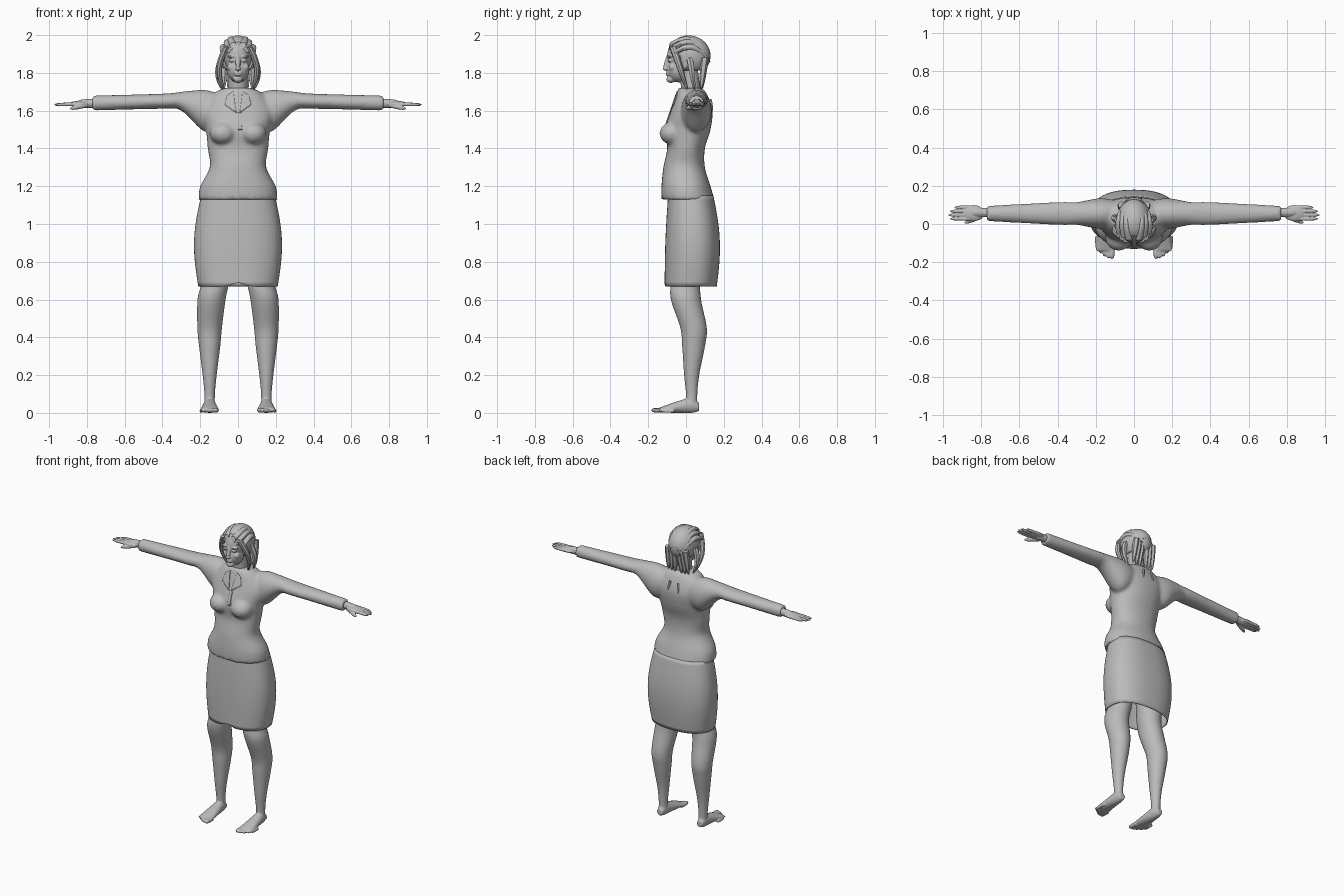
import bpy, bmesh
from math import sin, cos, pi, sqrt, copysign, radians
from mathutils import Matrix, Vector

cube = bpy.data.objects.get("Cube")
if cube:
    bpy.data.objects.remove(cube)

COLOUR = (.5, .5, .5, 1)
grey = bpy.data.materials.new("plain_grey")
grey.use_nodes = True
grey.diffuse_color = COLOUR
grey.node_tree.nodes["Principled BSDF"].inputs["Base Color"].default_value = COLOUR
SIDES = {"left": 1, "right": -1}


def mix(a, b, t):
    return a + (b - a) * t


def spline(sections, steps=6):
    """Smooth curve through the given section tuples."""
    points = [Vector(section) for section in sections]
    padded = [points[0], *points, points[-1]]
    result = []
    for before, start, end, after in zip(padded, padded[1:], padded[2:], padded[3:]):
        leave, arrive = (end - before) / 2, (after - start) / 2
        for k in range(steps):
            t = k / steps
            ease = t * t * (3 - 2 * t)
            result.append(mix(start, end, ease) + leave * t * (1 - t) ** 2 - arrive * t * t * (1 - t))
    return result + [points[-1]]


def skin(bm, rings, caps=True):
    """Join rings of points with quads."""
    rings = [[bm.verts.new(co) for co in ring] for ring in rings]
    for lower, upper in zip(rings, rings[1:]):
        for i in range(len(lower)):
            bm.faces.new((lower[i - 1], lower[i], upper[i], upper[i - 1]))
    if caps:
        bm.faces.new(rings[0])
        bm.faces.new(rings[-1])


def loft(bm, sections, axis="z", side=1, count=32, square=2, caps=True):
    """Ovals (position, centre a, centre b, radius a, radius b) stacked along an axis."""
    rings = []
    for position, a, b, radius_a, radius_b in sections:
        ring = []
        for i in range(count):
            angle = 2 * pi * i / count
            c, s = cos(angle), sin(angle)
            co = [a + radius_a * copysign(abs(c) ** (2 / square), c),
                  b + radius_b * copysign(abs(s) ** (2 / square), s)]
            co.insert("xyz".index(axis), position)
            ring.append((side * co[0], co[1], co[2]))
        rings.append(ring)
    skin(bm, rings, caps)


def strand(bm, start, end, radius, side=1, bow=(0, 0, 0), blunt=2, count=10, steps=10):
    """Bowed, tapering strand: a finger, a toe or a lock of hair."""
    start, end, bow = Vector(start), Vector(end), Vector(bow)
    turn = (end - start).to_track_quat("Z", "Y")
    rings = []
    for k in range(steps + 1):
        t = k / steps
        centre = mix(start, end, t) + bow * sin(pi * t)
        r = radius * max(.1, sqrt(1 - t ** blunt))
        ring = []
        for i in range(count):
            angle = 2 * pi * i / count
            co = centre + turn @ Vector((r * cos(angle), r * sin(angle), 0))
            ring.append((side * co.x, co.y, co.z))
        rings.append(ring)
    skin(bm, rings)


def ball(bm, centre, radii):
    matrix = Matrix.Translation(centre) @ Matrix.Diagonal((*radii, 1))
    return bmesh.ops.create_uvsphere(bm, u_segments=32, v_segments=20, radius=1, matrix=matrix)["verts"]


def finish(name, bm, voxel=0, soften=3, thickness=0):
    """Turn the mesh into an object, optionally blending its overlapping pieces."""
    bmesh.ops.recalc_face_normals(bm, faces=bm.faces)
    mesh = bpy.data.meshes.new(name)
    bm.to_mesh(mesh)
    bm.free()
    mesh.materials.append(grey)
    mesh.shade_smooth()
    part = bpy.data.objects.new(name, mesh)
    bpy.context.collection.objects.link(part)
    if voxel:
        blend = part.modifiers.new("Blend", "REMESH")
        blend.mode, blend.voxel_size, blend.use_smooth_shade = "VOXEL", voxel, True
        relax = part.modifiers.new("Soften", "SMOOTH")
        relax.factor, relax.iterations = .5, soften
    if thickness:
        part.modifiers.new("Thickness", "SOLIDIFY").thickness = thickness
    return part


# Blouse: torso, bust and sleeves blended together
torso = [(1.13, .01, .21, .14), (1.2, 0, .2, .13), (1.3, -.01, .15, .11), (1.4, 0, .16, .1),
         (1.5, .01, .17, .12), (1.6, .03, .19, .11), (1.69, .03, .13, .08), (1.72, .02, .07, .06)]
sleeve = [(.1, 1.6, .07, .09), (.18, 1.6, .08, .11), (.3, 1.65, .06, .05), (.4, 1.65, .06, .04),
          (.77, 1.64, .04, .04)]
bm = bmesh.new()
loft(bm, spline([(z, 0, y, wide, deep) for z, y, wide, deep in torso]), square=2.2)
for side in SIDES.values():
    ball(bm, (side * .08, -.07, 1.48), (.07, .07, .06))
    loft(bm, spline([(x, .055, z, deep, tall) for x, z, deep, tall in sleeve]), "x", side)
blouse = finish("blouse", bm, voxel=.01, soften=5)

# Collar flaps and front placket, draped onto the blouse
bm = bmesh.new()
outlines = [[(side * x, z) for x, z in ((.01, 1.6), (.03, 1.73), (.07, 1.71), (.08, 1.65))]
            for side in SIDES.values()]
outlines.append([(0, 1.5), (.02, 1.5), (.02, 1.6), (0, 1.6)])
for outline in outlines:
    bm.faces.new([bm.verts.new((x, -.12, z)) for x, z in outline])
bmesh.ops.subdivide_edges(bm, edges=bm.edges, cuts=7, use_grid_fill=True)
collar = finish("collar", bm)
drape = collar.modifiers.new("Drape", "SHRINKWRAP")
drape.target, drape.offset, drape.wrap_mode = blouse, .005, "ABOVE_SURFACE"
collar.modifiers.new("Thickness", "SOLIDIFY").thickness = .005

# Skirt: swells at the hips, open at the hem with a small lift in front
HEM, WAIST = .67, 1.15
bm = bmesh.new()
sections = []
for k in range(21):
    t = k / 20
    swell = sin(pi * t)
    sections.append((mix(HEM, WAIST, t), .025 + .01 * swell, mix(.21, .195, t) + .03 * swell,
                     mix(.138, .12, t) + .015 * swell))
loft(bm, [(z, 0, y, wide, deep) for z, y, wide, deep in sections], count=64, square=2.4, caps=False)
for v in bm.verts:
    if v.co.z < HEM + .01 and v.co.y < 0:
        v.co.z += max(0, .02 - abs(v.co.x) / 3)
finish("skirt", bm, thickness=.006)

# Legs with feet and toes, and bare hands
leg = [(.03, .15, .03, .03), (.1, .15, .03, .03), (.2, .15, .03, .04), (.35, .15, .04, .06),
       (.45, .15, .04, .07), (.6, .14, 0, .08), (.7, .12, 0, .08), (.9, .11, .03, .1)]
foot = [(.07, .03, .02, .02), (.03, .04, .03, .04), (-.05, .03, .04, .03), (-.14, .015, .05, .013)]
for label, side in SIDES.items():
    bm = bmesh.new()
    loft(bm, spline([(z, x, y, r * .93, r) for z, x, y, r in leg]), side=side)
    loft(bm, spline([(y, .15, z, wide, tall) for y, z, wide, tall in foot]), "y", side)
    for i in range(5):
        x, tip, r = .115 + i / 50, -.185 + i * i / 300, .014 - i / 900
        strand(bm, (x, tip + .07, r), (x, tip, r), r, side, blunt=6)
    finish(label + "_leg", bm, voxel=.005)

    bm = bmesh.new()
    strand(bm, (.74, .06, 1.64), (.86, .06, 1.635), .025, side, blunt=6)
    ball(bm, (side * .84, .057, 1.635), (.055, .042, .016))
    for i in range(4):
        y, reach = .027 + i / 50, .975 - (i - 1) ** 2 / 120
        strand(bm, (.85, y, 1.634), (reach, y, 1.632), .01, side, blunt=5)
    strand(bm, (.8, .04, 1.63), (.89, .005, 1.61), .013, side, blunt=4)
    finish(label + "_hand", bm, voxel=.003, soften=2)

# Head and neck with blended facial features
bm = bmesh.new()
strand(bm, (0, .03, 1.66), (0, .01, 1.86), .05, blunt=9, count=24)
ball(bm, (0, 0, 1.89), (.075, .1, .1))
ball(bm, (0, -.04, 1.82), (.06, .06, .07))
ball(bm, (0, -.08, 1.767), (.025, .024, .02))
strand(bm, (0, -.09, 1.89), (0, -.113, 1.82), .013, blunt=8)
ball(bm, (0, -.108, 1.822), (.015, .015, .01))
for lip in (1.79, 1.8):
    ball(bm, (0, -.094, lip), (.022, .013, .006))
for side in SIDES.values():
    for x, y, z, radii in ((.031, -.085, 1.865, (.016, .012, .008)),
                           (.032, -.086, 1.887, (.027, .014, .007)),
                           (.037, -.068, 1.83, (.022, .022, .022)),
                           (.076, 0, 1.85, (.009, .016, .028))):
        ball(bm, (side * x, y, z), radii)
finish("head", bm, voxel=.0035)

# Hair cap, cut away around the face
bm = bmesh.new()
cap = ball(bm, (0, .014, 1.89), (.09, .116, .108))
face = [v for v in cap if v.co.y < -.035 and v.co.z < 1.955 - abs(v.co.x)]
nape = [v for v in cap if v.co.z < 1.81]
bmesh.ops.delete(bm, geom=list(set(face + nape)), context="VERTS")
finish("hair_cap", bm, thickness=.01)

# Gathered knot, swept strands, hanging locks and loose wisps
bm = bmesh.new()
ball(bm, (0, .085, 1.885), (.055, .042, .052))
for side in SIDES.values():
    for k in range(3):
        x = .025 * (k + 1)
        drop = 8 * x * x
        strand(bm, (x, x / 2 - .1, 1.95 - drop), (x / 2, .13, 1.9 - drop), .018, side,
               bow=(.02, 0, .055))
        strand(bm, (x - .01, .1, 1.88), (x, .08, 1.7 + x / 5), .02, side, count=6)
    strand(bm, (.06, -.07, 1.94), (.07, .01, 1.7), .018, side, bow=(.035, 0, 0), count=8)
    strand(bm, (.085, .02, 1.88), (.085, .045, 1.71), .018, side, bow=(.02, 0, 0), count=6)
    strand(bm, (.03, .128, 1.66), (.04, .142, 1.6), .008, side, count=5)
locks = finish("hair_locks", bm)
bpy.context.view_layer.objects.active = locks
locks.select_set(True)
bpy.ops.object.shade_smooth_by_angle(angle=radians(40))
